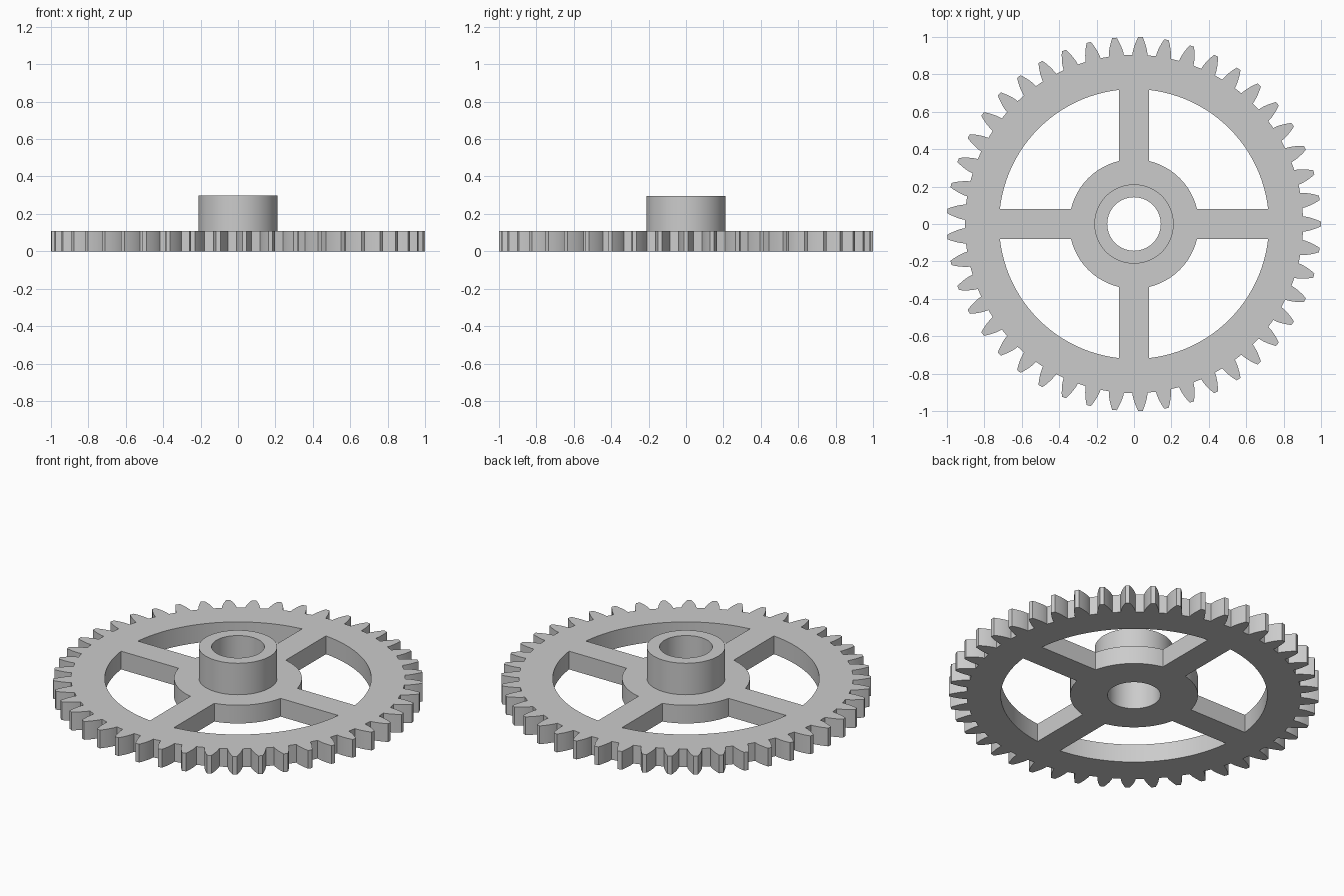
import bpy
import bmesh
from math import acos, cos, pi, sin, sqrt, tan, asin

TEETH = 45
PLATE_TOP, COLLAR_TOP = 0.109, 0.297
TIP_R, ROOT_R = 1.0, 0.904
RIM_R, HUB_R, COLLAR_R, BORE_R = 0.721, 0.346, 0.212, 0.143
SPOKE_HALF = 0.079

if "Cube" in bpy.data.objects:
    bpy.data.objects.remove(bpy.data.objects["Cube"], do_unlink=True)

grey = bpy.data.materials.new("plain grey")
grey.use_nodes = True
colour = (0.6, 0.6, 0.6, 1.0)
grey.diffuse_color = colour
grey.node_tree.nodes["Principled BSDF"].inputs["Base Color"].default_value = colour


def polar(r, a):
    return (r * cos(a), r * sin(a))


def arc(r, a, b, steps):
    return [polar(r, a + (b - a) * i / steps) for i in range(steps + 1)]


def circle(r, sides=96):
    return arc(r, 0, 2 * pi, sides)[:-1]


def tooth_half_angle(r):
    """Half the angular width of an involute tooth at radius r."""
    pitch_r = TIP_R * TEETH / (TEETH + 2)
    base_r = pitch_r * cos(pi / 9)
    involute = lambda p: tan(p) - p
    pressure = acos(min(1, base_r / r))
    return pi / (2 * TEETH) - 0.0045 + involute(pi / 9) - involute(pressure)


def gear_outline():
    radii = [ROOT_R + (TIP_R - ROOT_R) * i / 6 for i in range(7)]
    points = []
    for t in range(TEETH):
        mid = 2 * pi * t / TEETH
        points += [polar(r, mid - tooth_half_angle(r)) for r in radii]
        points += [polar(r, mid + tooth_half_angle(r)) for r in reversed(radii)]
    return points


def opening(turn):
    """Window between two spokes, bounded by the hub and the rim."""
    inner, outer = asin(SPOKE_HALF / HUB_R), asin(SPOKE_HALF / RIM_R)
    return (arc(RIM_R, turn + outer, turn + pi / 2 - outer, 24)
            + arc(HUB_R, turn + pi / 2 - inner, turn + inner, 16))


def extrude_outlines(name, outlines, bottom, top, open_bottom=False):
    """Fill the first outline, leave the others as holes, and thicken it."""
    curve = bpy.data.curves.new(name, "CURVE")
    curve.dimensions = "2D"
    curve.fill_mode = "BOTH"
    curve.extrude = (top - bottom) / 2
    for outline in outlines:
        spline = curve.splines.new("POLY")
        spline.points.add(len(outline) - 1)
        for point, (x, y) in zip(spline.points, outline):
            point.co = (x, y, 0, 1)
        spline.use_cyclic_u = True
    obj = bpy.data.objects.new(name, curve)
    bpy.context.collection.objects.link(obj)
    bpy.ops.object.select_all(action="DESELECT")
    obj.select_set(True)
    bpy.context.view_layer.objects.active = obj
    bpy.ops.object.convert(target="MESH")
    obj = bpy.context.object

    bm = bmesh.new()
    bm.from_mesh(obj.data)
    bmesh.ops.translate(bm, verts=bm.verts, vec=(0, 0, (top + bottom) / 2))
    bmesh.ops.remove_doubles(bm, verts=bm.verts, dist=0.0001)
    bmesh.ops.recalc_face_normals(bm, faces=bm.faces)
    if open_bottom:
        hidden = [f for f in bm.faces if f.normal.z < -0.5]
        bmesh.ops.delete(bm, geom=hidden, context="FACES")
    bm.to_mesh(obj.data)
    bm.free()
    obj.data.materials.clear()
    obj.data.materials.append(grey)
    bpy.ops.object.shade_smooth_by_angle()
    return obj


# Toothed wheel with four spokes and a bored hub
windows = [opening(i * pi / 2) for i in range(4)]
extrude_outlines("gear_wheel", [gear_outline(), circle(BORE_R)] + windows, 0, PLATE_TOP)

# Raised collar around the bore
extrude_outlines("hub_collar", [circle(COLLAR_R), circle(BORE_R)],
                 PLATE_TOP, COLLAR_TOP, open_bottom=True)
